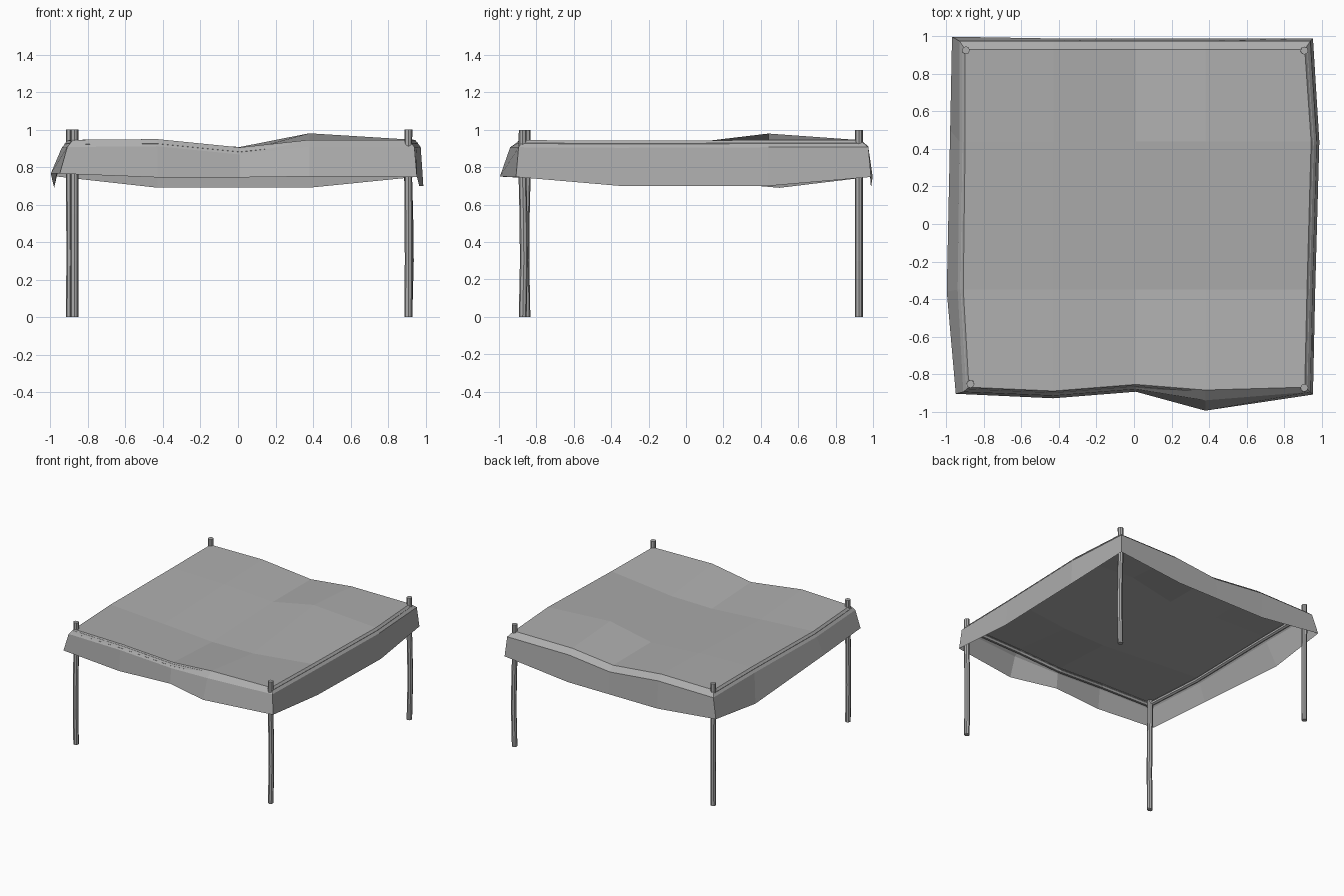
import bpy
import bmesh
from mathutils import Vector

default_cube = bpy.data.objects.get("Cube")
if default_cube:
    bpy.data.objects.remove(default_cube)

grey = bpy.data.materials.new("plain grey")
grey.use_nodes = True
colour = (0.42, 0.42, 0.42, 1)
grey.diffuse_color = colour
grey.node_tree.nodes["Principled BSDF"].inputs["Base Color"].default_value = colour


def finish(name, bm):
    """Turn a bmesh into a named, flat shaded object."""
    bmesh.ops.recalc_face_normals(bm, faces=bm.faces)
    mesh = bpy.data.meshes.new(name)
    bm.to_mesh(mesh)
    bm.free()
    mesh.materials.append(grey)
    obj = bpy.data.objects.new(name, mesh)
    bpy.context.collection.objects.link(obj)


def bridge(bm, lower, upper):
    """Join two closed loops of vertices with quads."""
    count = len(lower)
    for k in range(count):
        n = (k + 1) % count
        bm.faces.new((lower[k], lower[n], upper[n], upper[k]))


# Sagging cloth roof: a coarse grid with a valley and one raised point
columns = [-0.9, -0.43, 0.01, 0.38, 0.91]
rows = [-0.87, -0.35, 0.44, 0.93]
heights = [
    [0.945, 0.949, 0.905, 0.945, 0.945],
    [0.94, 0.91, 0.88, 0.885, 0.942],
    [0.945, 0.935, 0.907, 0.98, 0.945],
    [0.945, 0.949, 0.905, 0.945, 0.945],
]
nudges = {
    (0, 0): (0.02, 0), (1, 0): (0, -0.02), (2, 0): (0, 0.015), (3, 0): (0, -0.015),
    (0, 1): (-0.01, 0), (4, 1): (0.012, 0), (4, 2): (0.034, 0),
}
last_col, last_row = len(columns) - 1, len(rows) - 1

bm = bmesh.new()
grid = {}
for i, x in enumerate(columns):
    for j, y in enumerate(rows):
        dx, dy = nudges.get((i, j), (0, 0))
        grid[i, j] = bm.verts.new((x + dx, y + dy, heights[j][i]))
for i in range(last_col):
    for j in range(last_row):
        bm.faces.new((grid[i, j], grid[i + 1, j], grid[i + 1, j + 1], grid[i, j + 1]))

# Rim order runs anticlockwise from the front right corner
rim = [(i, 0) for i in range(last_col)]
rim += [(last_col, j) for j in range(last_row)]
rim += [(i, last_row) for i in range(last_col, 0, -1)]
rim += [(0, j) for j in range(last_row, 0, -1)]

# Sloping shoulder and hanging valance
hem_height = {"front": 0.745, "corner": 0.748, "side": 0.70, "back": 0.69}
special_hem = {
    (3, 0): (0.38, -0.995, 0.75),
    (0, 1): (-0.998, -0.36, 0.765),
    (0, 2): (-0.98, 0.5, 0.69),
    (0, 3): (-0.97, 0.998, 0.75),
    (0, 0): (-0.95, -0.905, 0.765),
}
shoulder, hem = [], []
for key in rim:
    i, j = key
    out = Vector(((i == last_col) - (i == 0), (j == last_row) - (j == 0), 0))
    p = grid[key].co + Vector((out.x * 0.03, out.y * (0.045 if j else 0.025), -0.038))
    if key == (3, 0):
        p.y -= 0.03
    shoulder.append(bm.verts.new(p))
    if out.x and out.y:
        part = "corner"
    elif out.x:
        part = "side"
    else:
        part = "back" if j else "front"
    q = p + out * 0.014
    q.z = hem_height[part]
    hem.append(bm.verts.new(special_hem.get(key, q)))
bridge(bm, shoulder, [grid[key] for key in rim])
bridge(bm, hem, shoulder)
finish("canopy_cloth", bm)


def tube(name, points, radius, sides, axis):
    """Sweep a ring along nearly straight points; axis is the main direction."""
    bm = bmesh.new()
    turn = Vector((0, 0, 1)).rotation_difference(axis).to_matrix()
    previous = None
    for point in points:
        ring = bmesh.ops.create_circle(bm, segments=sides, radius=radius)["verts"]
        for v in ring:
            v.co = turn @ v.co + Vector(point)
        if previous:
            bridge(bm, previous, ring)
        else:
            bm.faces.new(ring)
        previous = ring
    bm.faces.new(previous)
    finish(name, bm)


# Slightly crooked eight-sided poles
poles = {
    "front_right": (-0.872, -0.853, 0, -0.006),
    "front_left": (0.908, -0.873, 0.002, 0.006),
    "back_right": (-0.896, 0.926, 0.002, 0),
    "back_left": (0.908, 0.924, 0.008, 0),
}
bends = [(0, 0), (0.3, 1), (0.55, 0.6), (0.8, -0.4), (1, 0)]
for name, (x, y, dx, dy) in poles.items():
    path = [(x + dx * b, y + dy * b, z) for z, b in bends]
    tube(name + "_pole", path, 0.021, 8, Vector((0, 0, 1)))

# Slim rails under the rim, tying the poles together beneath the cloth
sides = {
    "front": ([(i, 0) for i in range(last_col + 1)], Vector((1, 0, 0))),
    "back": ([(i, last_row) for i in range(last_col + 1)], Vector((1, 0, 0))),
    "right": ([(0, j) for j in range(last_row + 1)], Vector((0, 1, 0))),
    "left": ([(last_col, j) for j in range(last_row + 1)], Vector((0, 1, 0))),
}
rim_points = {(i, j): Vector((columns[i] + nudges.get((i, j), (0, 0))[0],
                              rows[j] + nudges.get((i, j), (0, 0))[1],
                              heights[j][i])) for i, j in rim}
for name, (keys, axis) in sides.items():
    path = [rim_points[key] - Vector((0, 0, 0.024)) for key in keys]
    tube(name + "_rail", path, 0.017, 6, axis)
